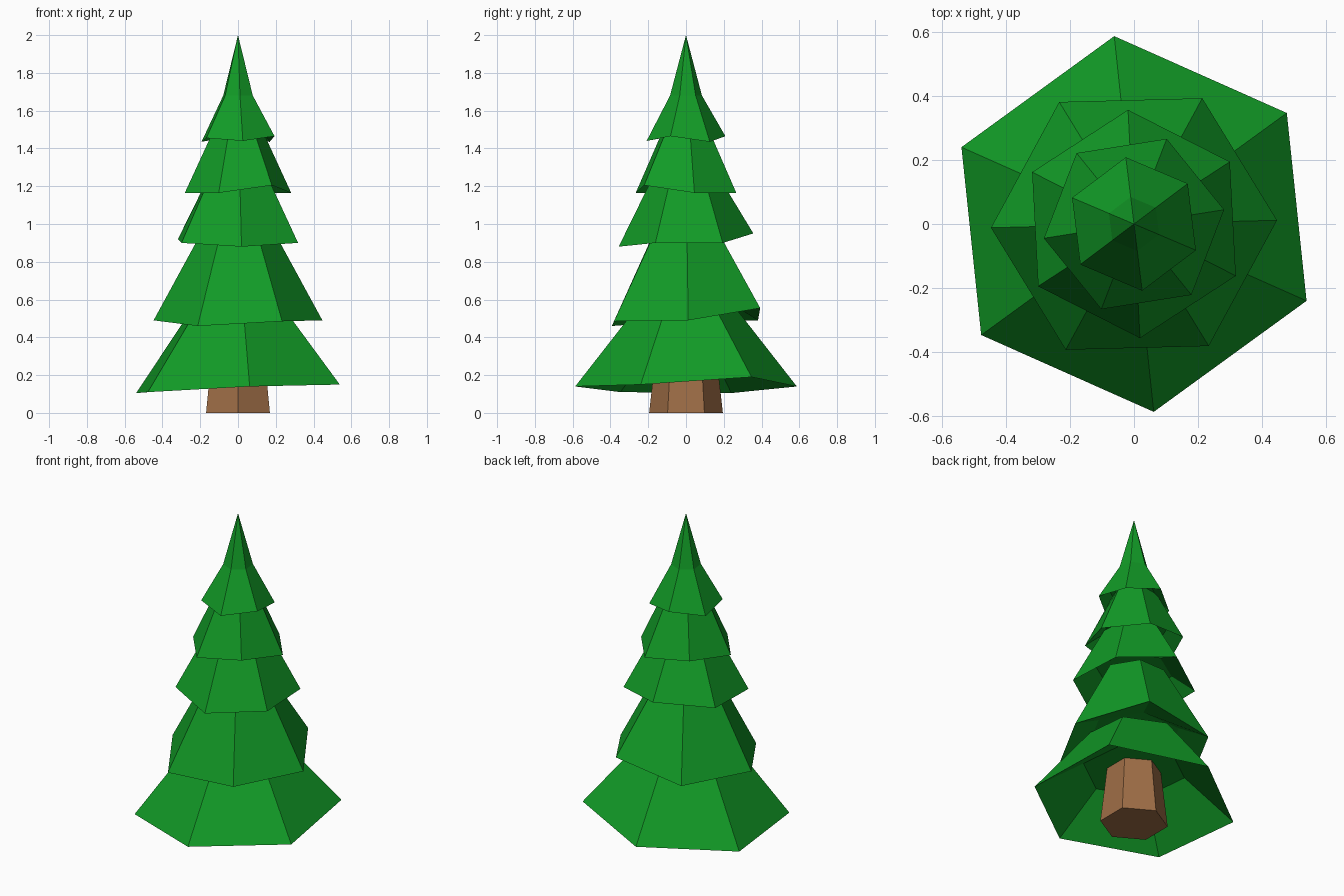
import bpy
import bmesh
from math import cos, sin, radians

cube = bpy.data.objects.get("Cube")
if cube:
    bpy.data.objects.remove(cube)


def make_material(name, colour):
    mat = bpy.data.materials.new(name)
    mat.use_nodes = True
    mat.diffuse_color = (*colour, 1)
    mat.node_tree.nodes["Principled BSDF"].inputs["Base Color"].default_value = (*colour, 1)
    return mat


def hex_ring(bm, radius, phase, heights):
    """Six vertices around the z axis, each with its own height."""
    ring = []
    for i, z in enumerate(heights):
        angle = radians(phase + 60 * i)
        ring.append(bm.verts.new((radius * cos(angle), radius * sin(angle), z)))
    return ring


def bridge(bm, lower, upper):
    for i in range(6):
        j = (i + 1) % 6
        bm.faces.new((lower[i], lower[j], upper[j], upper[i]))


def finish(bm, name, mat):
    bmesh.ops.recalc_face_normals(bm, faces=bm.faces)
    mesh = bpy.data.meshes.new(name)
    bm.to_mesh(mesh)
    bm.free()
    mesh.materials.append(mat)
    obj = bpy.data.objects.new(name, mesh)
    bpy.context.collection.objects.link(obj)
    return obj


def branch_tier(name, phase, radius, rim, top_radius, top_z, hollow_radius, hollow_z, tip=None):
    """Hexagonal skirt with an uneven rim and a hollow underside."""
    bm = bmesh.new()
    ceiling = hex_ring(bm, hollow_radius, phase, [hollow_z] * 6)
    edge = hex_ring(bm, radius, phase, rim)
    top = hex_ring(bm, top_radius, phase, [top_z] * 6)
    bm.faces.new(ceiling)
    bridge(bm, ceiling, edge)
    bridge(bm, edge, top)
    if tip:
        apex = bm.verts.new((0, 0, tip))
        for i in range(6):
            bm.faces.new((top[i], top[(i + 1) % 6], apex))
    else:
        bm.faces.new(top)
    return finish(bm, name, green)


green = make_material("pine green", (0.006, 0.33, 0.02))
brown = make_material("bark brown", (0.345, 0.156, 0.062))

# Trunk
bm = bmesh.new()
base = hex_ring(bm, 0.195, 30, [0] * 6)
head = hex_ring(bm, 0.155, 30, [0.36] * 6)
bm.faces.new(base)
bm.faces.new(head)
bridge(bm, base, head)
finish(bm, "trunk", brown)

# Branch tiers from the ground up
branch_tier("lowest_branches", 36, 0.59, (0.19, 0.14, 0.105, 0.11, 0.14, 0.15),
            0.26, 0.56, 0.3, 0.35)
branch_tier("lower_branches", 1.5, 0.447, (0.49, 0.555, 0.49, 0.49, 0.46, 0.485),
            0.18, 0.98, 0.27, 0.58)
branch_tier("middle_branches", 33, 0.357, (0.9, 0.95, 0.92, 0.9, 0.88, 0.9),
            0.175, 1.25, 0.22, 1.0)
branch_tier("upper_branches", 9, 0.285, (1.165, 1.165, 1.2, 1.165, 1.165, 1.205),
            0.115, 1.53, 0.19, 1.26)
branch_tier("top_branches", 37, 0.21, (1.435, 1.465, 1.435, 1.455, 1.44, 1.465),
            0.085, 1.68, 0.14, 1.5, tip=2.0)
